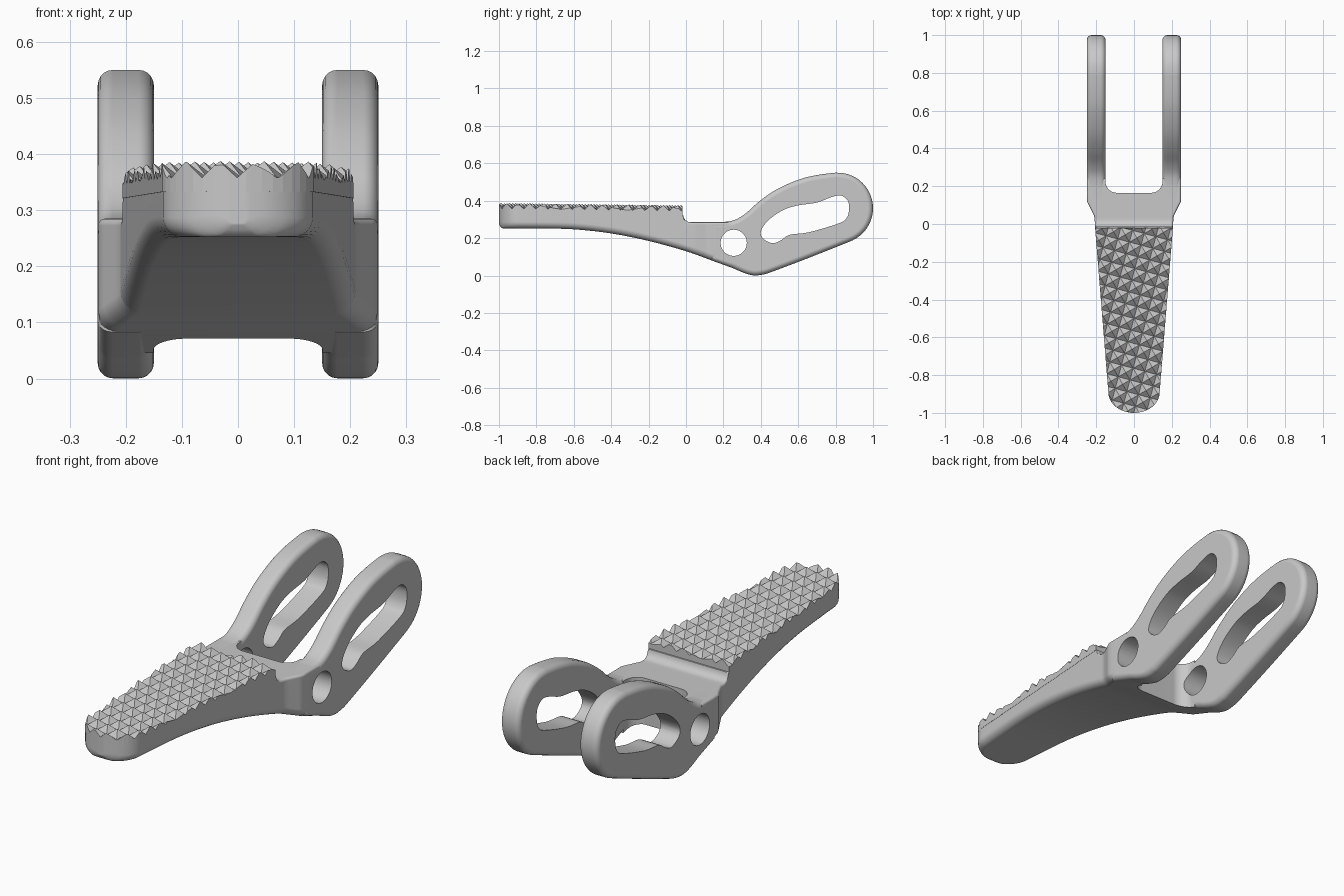
import bpy, bmesh, math
from mathutils import Vector, Matrix

cube = bpy.data.objects.get("Cube")
if cube:
    bpy.data.objects.remove(cube, do_unlink=True)

steel = bpy.data.materials.new("satin_grey")
steel.use_nodes = True
GREY = (0.58, 0.58, 0.58, 1)
steel.diffuse_color = GREY
steel.node_tree.nodes["Principled BSDF"].inputs["Base Color"].default_value = GREY


def face_outward(bm):
    bm.normal_update()
    bmesh.ops.recalc_face_normals(bm, faces=bm.faces[:])
    bm.normal_update()
    if bm.calc_volume(signed=True) < 0:
        bmesh.ops.reverse_faces(bm, faces=bm.faces[:])
        bm.normal_update()


def make(name, bm):
    face_outward(bm)
    mesh = bpy.data.meshes.new(name)
    bm.to_mesh(mesh)
    bm.free()
    mesh.materials.append(steel)
    ob = bpy.data.objects.new(name, mesh)
    bpy.context.collection.objects.link(ob)
    return ob


def spline(pts, closed=False, n=4):
    """Catmull-Rom curve through 2D points."""
    p = [Vector(q) for q in pts]
    p = [p[-1]] + p + p[:2] if closed else [p[0]] + p + [p[-1]]
    out = []
    for a, b, c, d in zip(p, p[1:], p[2:], p[3:]):
        for i in range(n):
            t = i / n
            out.append(0.5 * (2 * b + (c - a) * t + (2 * a - 5 * b + 4 * c - d) * t**2
                              + (3 * b - a - 3 * c + d) * t**3))
    return out if closed else out + [p[-1]]


def arc(cx, cy, r, start, end, n):
    angles = [math.radians(start + (end - start) * i / n) for i in range(n + 1)]
    return [Vector((cx + r * math.cos(a), cy + r * math.sin(a))) for a in angles]


def prism(name, pts, lo, hi, axis="X", round_edges=0):
    """Extrude an outline along x (outline in y, z) or along z (outline in x, y)."""
    bm = bmesh.new()
    place = (lambda p, h: (h, p[0], p[1])) if axis == "X" else (lambda p, h: (p[0], p[1], h))
    low, high = [[bm.verts.new(place(p, h)) for p in pts] for h in (lo, hi)]
    caps = [bm.faces.new(low), bm.faces.new(high)]
    for i in range(len(pts)):
        bm.faces.new((low[i - 1], low[i], high[i], high[i - 1]))
    if round_edges:
        face_outward(bm)
        rim = [e for f in caps for e in f.edges]
        bmesh.ops.bevel(bm, geom=rim, offset=round_edges, segments=5, profile=0.5,
                        affect="EDGES", clamp_overlap=False)
    return make(name, bm)


def cut(ob, cutter):
    """Subtract a cutter, then discard it."""
    mod = ob.modifiers.new("cut", "BOOLEAN")
    mod.operation, mod.object, mod.solver = "DIFFERENCE", cutter, "EXACT"
    bpy.context.view_layer.objects.active = ob
    bpy.ops.object.modifier_apply(modifier=mod.name)
    bpy.data.objects.remove(cutter, do_unlink=True)


def smooth(ob, angle=30):
    bpy.ops.object.select_all(action="DESELECT")
    ob.select_set(True)
    bpy.context.view_layer.objects.active = ob
    bpy.ops.object.shade_smooth_by_angle(angle=math.radians(angle))
    mod = ob.modifiers.new("weighted_normals", "WEIGHTED_NORMAL")
    mod.keep_sharp = True


# Plan and underside of the lever
TIP, NECK, STEP = -0.89, 0.135, -0.02
LENGTH = 0.11


def half_width(y):
    if y < TIP:
        return NECK * math.sqrt(max(0.01, 1 - ((TIP - y) / LENGTH) ** 2))
    if y < 0.04:
        return NECK + 0.075 * (y - TIP) / (0.04 - TIP)
    return min(0.249, 0.21 + 0.039 * (y - 0.04) / 0.08)


under = spline([(-1, 0.252), (-0.8, 0.252), (-0.6, 0.247), (-0.4, 0.225), (-0.2, 0.185),
                (0, 0.13), (0.14, 0.08), (0.25, 0.042)], n=8)


def bottom(y):
    for a, b in zip(under, under[1:]):
        if y <= b.x:
            return a.y + (b.y - a.y) * (y - a.x) / (b.x - a.x)
    return under[-1].y


def seam(y):
    return 0.335 - 0.013 * (y + 1)


# Lever body lofted from rounded sections
stations = [(TIP - LENGTH * math.cos(math.radians(a)), None) for a in range(0, 90, 9)]
stations += [(TIP + i * (STEP - TIP) / 24, None) for i in range(25)]
stations += [(p.x, p.y) for p in arc(0.025, 0.325, 0.04, 185, 270, 6)]
stations += [(y, 0.285) for y in (0.04, 0.06, 0.1, 0.12, 0.15, 0.2, 0.24)]
bm = bmesh.new()
rings = []
for y, top in stations:
    w, b = half_width(y), bottom(y)
    b += 0.025 * max(0, 1 - (y + 1) / 0.02) ** 2
    r = min(0.035, w * 0.6)
    rt = 0.001 if top is None else 0.012
    top = seam(y) if top is None else top
    side = arc(w - rt, top - rt, rt, 90, 0, 4) + arc(w - r, b + r, r, 0, -90, 6)
    loop = side + [Vector((-p.x, p.y)) for p in reversed(side)]
    rings.append([bm.verts.new((p.x, y, p.y)) for p in loop])
for a, b in zip(rings, rings[1:]):
    for i in range(len(a)):
        bm.faces.new((a[i - 1], a[i], b[i], b[i - 1]))
bm.faces.new(rings[0])
bm.faces.new(rings[-1])
body = make("lever_body", bm)

# Gap between the fork arms, with rounded inner corners
gap = [(0.151, 0.5), (-0.151, 0.5)]
gap += arc(-0.091, 0.225, 0.06, 180, 270, 8) + arc(0.091, 0.225, 0.06, 270, 360, 8)
cut(body, prism("gap_cutter", gap, -0.5, 1, "Z"))

# Pivot hole through body and arms, curved slot through the arms
pivot = arc(0.255, 0.175, 0.07, 0, 352.5, 47)
slot = spline([(0.4, 0.235), (0.415, 0.195), (0.465, 0.173), (0.51, 0.19), (0.555, 0.218),
               (0.66, 0.232), (0.82, 0.28), (0.86, 0.31), (0.872, 0.355), (0.865, 0.4),
               (0.83, 0.427), (0.78, 0.42), (0.7, 0.39), (0.6, 0.375), (0.52, 0.35),
               (0.44, 0.295)], closed=True)
cut(body, prism("pivot_cutter", pivot, -0.5, 0.5))
smooth(body)

# Fork arms
arm = [(0.13, 0.285)]
arm += spline([(0.2, 0.286), (0.26, 0.297), (0.32, 0.333), (0.39, 0.395),
               (0.48, 0.458), (0.6, 0.512), (0.7, 0.537), (0.8, 0.55)])
arm += arc(0.81, 0.36, 0.19, 82, -65, 20)
arm += spline([(0.86, 0.175), (0.65, 0.092), (0.46, 0.02), (0.41, 0.005), (0.36, 0.001),
               (0.31, 0.014), (0.25, 0.04)])
arm += [(0.13, 0.083)]
for side, x in (("right", -0.2), ("left", 0.2)):
    ob = prism(side + "_fork_arm", arm, x - 0.05, x + 0.05, round_edges=0.027)
    for outline in (pivot, slot):
        cut(ob, prism("hole_cutter", outline, -0.5, 0.5))
    smooth(ob)

# Grip pad: tilted field of pyramids trimmed to the lever outline
PITCH, CELLS = 0.064, 36
bm = bmesh.new()
bmesh.ops.create_grid(bm, x_segments=CELLS, y_segments=CELLS, size=PITCH * CELLS / 2)
bmesh.ops.poke(bm, faces=bm.faces[:], offset=0.03)
turn = Matrix.Translation((0, -0.5, 0)) @ Matrix.Rotation(math.radians(-15), 4, "Z")
bmesh.ops.transform(bm, matrix=turn, verts=bm.verts)
edge_y = [s[0] for s in stations[:10]] + [TIP, STEP]
right = [Vector((half_width(y) + 0.001, y, 0)) for y in edge_y]
outline = right + [Vector((-p.x, p.y, 0)) for p in reversed(right)]
for a, b in zip(outline, outline[1:] + outline[:1]):
    d = b - a
    bmesh.ops.bisect_plane(bm, geom=bm.verts[:] + bm.edges[:] + bm.faces[:], plane_co=a,
                           plane_no=(d.y, -d.x, 0), clear_outer=True)
for v in bm.verts:
    v.co.z += seam(v.co.y) + 0.023
rim = [e for e in bm.edges if e.is_boundary]
skirt = bmesh.ops.extrude_edge_only(bm, edges=rim)["geom"]
for v in skirt:
    if isinstance(v, bmesh.types.BMVert):
        v.co.z = seam(v.co.y) - 0.001
bmesh.ops.holes_fill(bm, edges=[e for e in bm.edges if e.is_boundary], sides=0)
make("grip_pad", bm)
